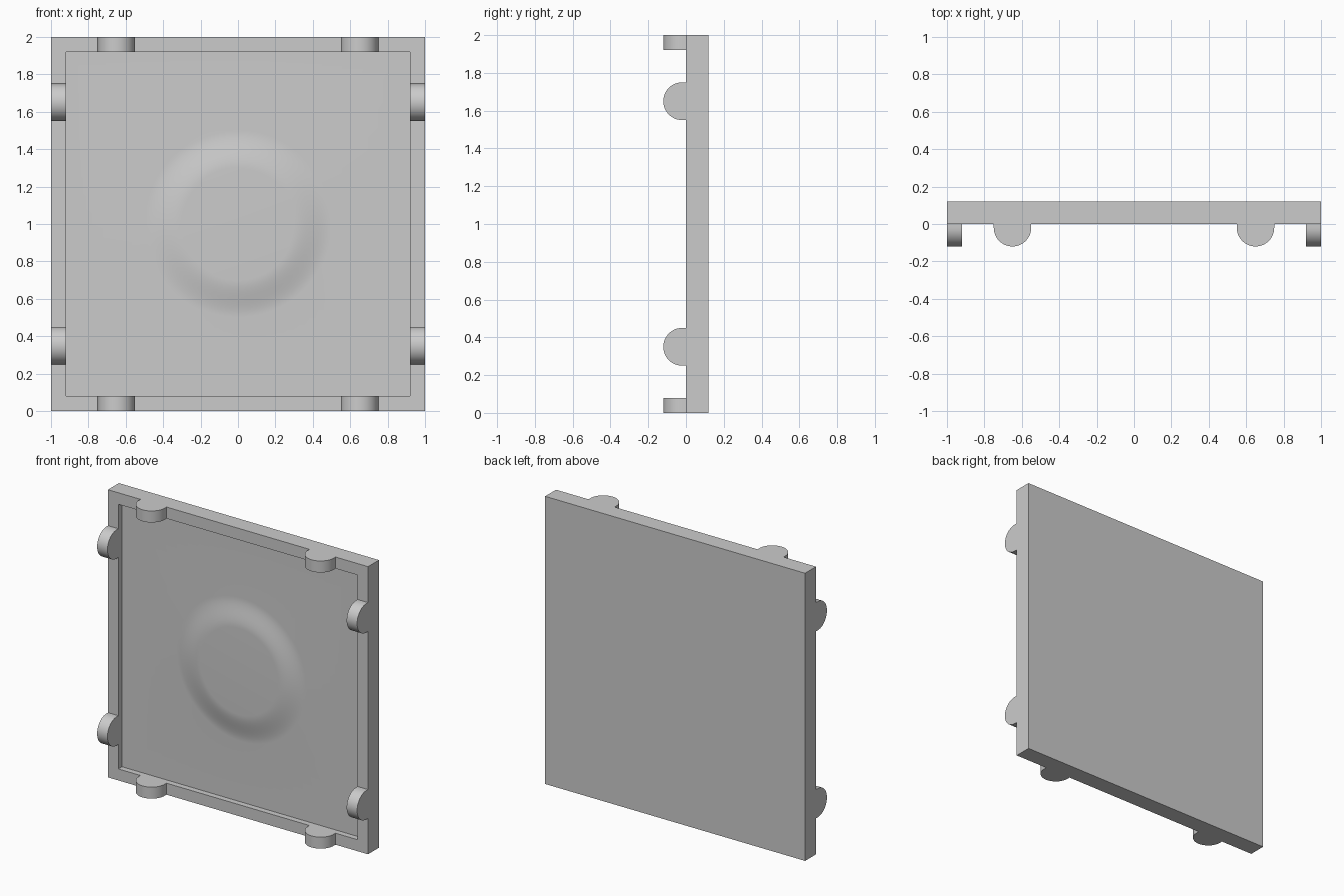
import bpy, bmesh, math

if "Cube" in bpy.data.objects:
    bpy.data.objects.remove(bpy.data.objects["Cube"])

grey = bpy.data.materials.new("plain grey")
grey.diffuse_color = (0.6, 0.6, 0.6, 1)
grey.use_nodes = True
grey.node_tree.nodes["Principled BSDF"].inputs["Base Color"].default_value = grey.diffuse_color


def finish(name, bm):
    bmesh.ops.recalc_face_normals(bm, faces=bm.faces)
    me = bpy.data.meshes.new(name)
    bm.to_mesh(me)
    bm.free()
    me.materials.append(grey)
    ob = bpy.data.objects.new(name, me)
    bpy.context.collection.objects.link(ob)
    bpy.ops.object.select_all(action='DESELECT')
    ob.select_set(True)
    bpy.context.view_layer.objects.active = ob
    bpy.ops.object.shade_smooth_by_angle(angle=math.radians(30))
    return ob


# Panel: concentric loops, from the back edge round to the raised centre disc
N = 64
FLOOR, RISE, R_IN, R_OUT = 0.04, 0.03, 0.30, 0.50


def loop(bm, r, y, square):
    vs = []
    for i in range(N):
        a = 2 * math.pi * i / N
        c, s = math.cos(a), math.sin(a)
        k = r / max(abs(c), abs(s)) if square else r
        vs.append(bm.verts.new((k * c, y, 1 + k * s)))
    return vs


bm = bmesh.new()
loops = [loop(bm, r, y, True) for r, y in
         ((1, 0.12), (1, 0), (0.92, 0), (0.92, FLOOR))]
STEPS = 12
for j in range(STEPS + 1):
    t = j / STEPS
    rise = RISE * t * t * (3 - 2 * t)
    loops.append(loop(bm, R_OUT + (R_IN - R_OUT) * t, FLOOR - rise, False))
for a, b in zip(loops, loops[1:]):
    for i in range(N):
        k = (i + 1) % N
        bm.faces.new((a[i], a[k], b[k], b[i]))
bm.faces.new(loops[0])
bm.faces.new(loops[-1])
finish("panel", bm)

# Rounded tabs: two on each of the four rim sides
profile = [(0.1, 0.0)] + [
    (0.1 * math.cos(math.pi * i / 24), -0.02 - 0.1 * math.sin(math.pi * i / 24))
    for i in range(25)] + [(-0.1, 0.0)]


def tab(name, side, offset):
    bm = bmesh.new()
    rings = []
    for d in (0.92, 1.0):
        ring = []
        for u, y in profile:
            p, q = offset + u, d
            for _ in range(side):      # quarter turns about the panel centre
                p, q = -q, p
            ring.append(bm.verts.new((p, y, 1 + q)))
        rings.append(ring)
    a, b = rings
    n = len(a)
    for i in range(n):
        k = (i + 1) % n
        bm.faces.new((a[i], a[k], b[k], b[i]))
    bm.faces.new(a)
    bm.faces.new(b)
    finish(name, bm)


for side, label in enumerate(("top", "left", "bottom", "right")):
    for n, off in enumerate((-0.65, 0.65), 1):
        tab(f"{label}_tab_{n}", side, off)
